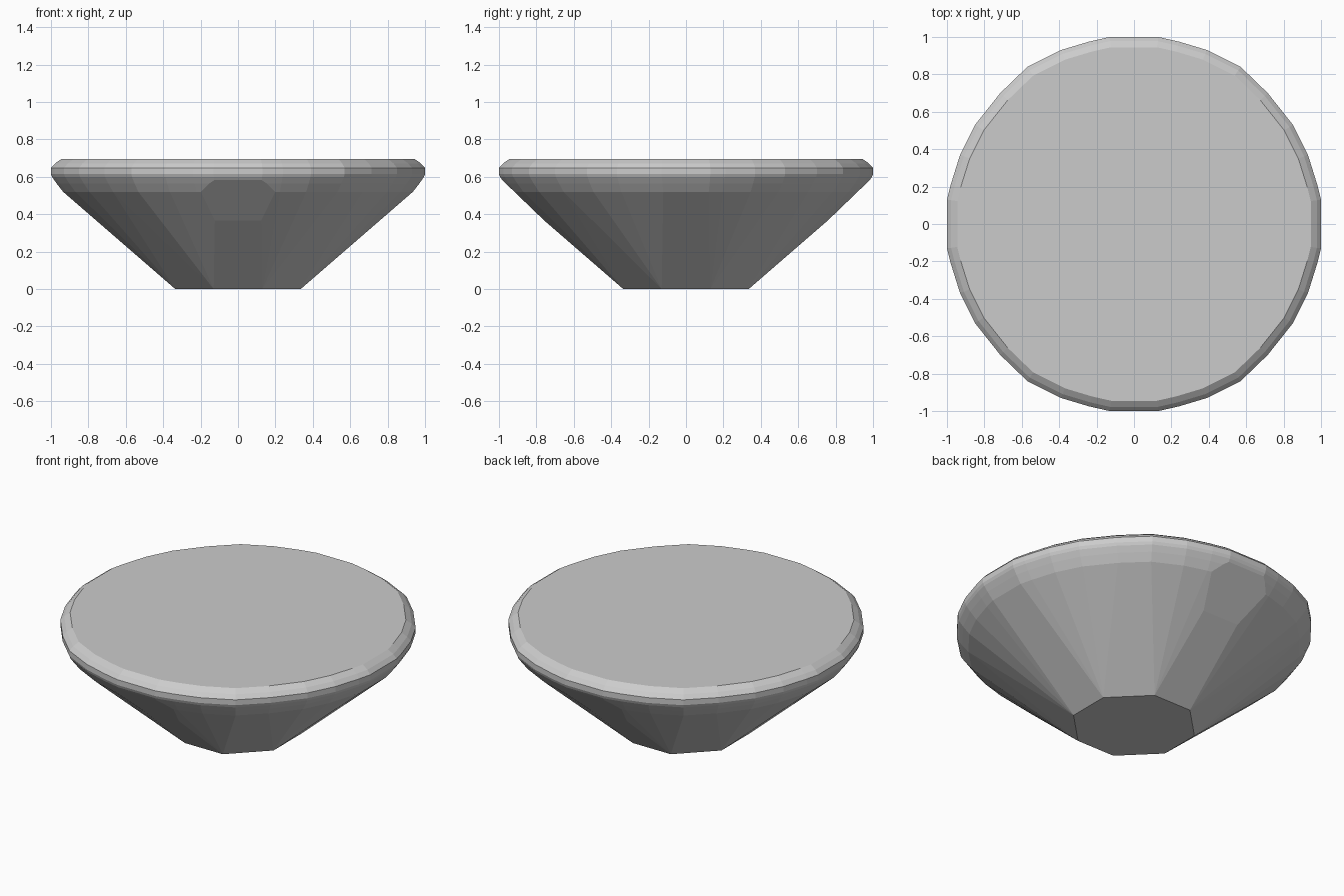
import bpy, bmesh

if "Cube" in bpy.data.objects:
    bpy.data.objects.remove(bpy.data.objects["Cube"])

# Quarter outlines (one quadrant), mirrored into closed rings
RIM = [(0.13, 1.0), (0.24, 0.975), (0.39, 0.93), (0.57, 0.84), (0.715, 0.7),
       (0.85, 0.53), (0.93, 0.37), (0.98, 0.21), (1.0, 0.13)]
FOOT = [(0.13, 0.335), (0.335, 0.13)]

# Side profile: scale of the rim outline, height
PROFILE = [(0.935, 0.52), (0.97, 0.565), (0.993, 0.598), (1.0, 0.615),
           (1.0, 0.648), (0.978, 0.672), (0.945, 0.695)]

bm = bmesh.new()


def add_ring(outline, scale, z):
    for x, y in outline:
        for sx in (-1, 1):
            for sy in (-1, 1):
                bm.verts.new((sx * x * scale, sy * y * scale, z))


# Octagonal foot flaring to the round rim, wrapped as one convex solid
add_ring(FOOT, 1.0, 0.0)
for s, z in PROFILE:
    add_ring(RIM, s, z)
hull = bmesh.ops.convex_hull(bm, input=bm.verts[:])
bmesh.ops.delete(bm, geom=[v for v in hull["geom_interior"]
                           if isinstance(v, bmesh.types.BMVert)], context='VERTS')

# Shallow chipped facets under the rim, front and back
for side in (-1, 1):
    cut = bmesh.ops.bisect_plane(bm, geom=bm.verts[:] + bm.edges[:] + bm.faces[:],
                                 plane_co=(0, side * 0.803, 0.41),
                                 plane_no=(0, side * 0.18, -0.187),
                                 clear_outer=True)
    edges = [e for e in cut["geom_cut"] if isinstance(e, bmesh.types.BMEdge)]
    bmesh.ops.holes_fill(bm, edges=edges, sides=0)

# Merge coplanar triangles into clean facets
bmesh.ops.dissolve_limit(bm, angle_limit=0.01, verts=bm.verts[:], edges=bm.edges[:])
bmesh.ops.recalc_face_normals(bm, faces=bm.faces[:])

mesh = bpy.data.meshes.new("faceted_bowl")
bm.to_mesh(mesh)
bm.free()
bowl = bpy.data.objects.new("faceted_bowl", mesh)
bpy.context.collection.objects.link(bowl)
